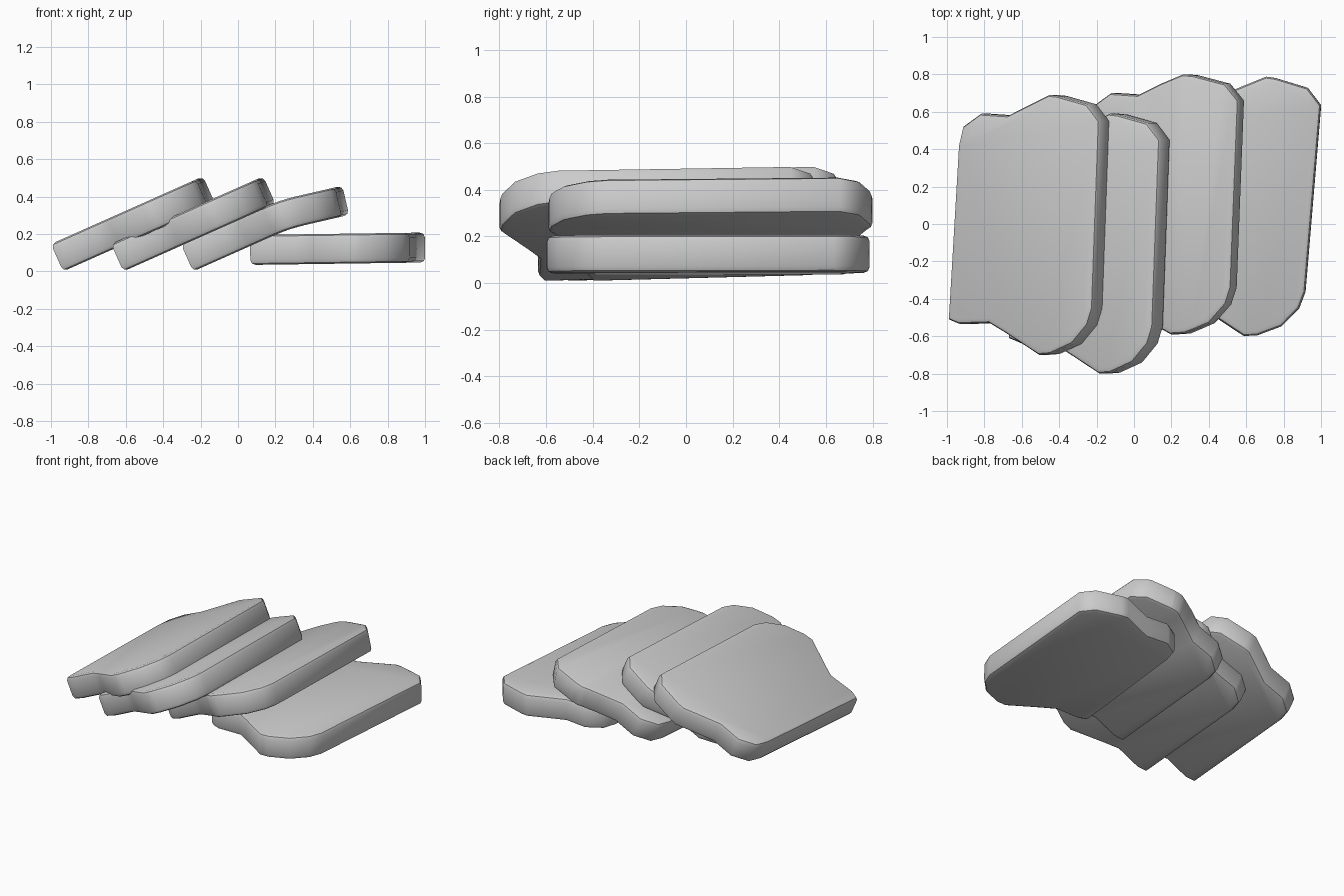
import bpy, bmesh
from math import sin, cos, radians

if "Cube" in bpy.data.objects:
    bpy.data.objects.remove(bpy.data.objects["Cube"])

THICK = 0.16
# Slice outline: u = across (crust base to top), v = depth
OUTLINE = [(0, -.51), (.065, -.535), (.24, -.53), (.33, -.58), (.53, -.70),
           (.60, -.695), (.73, -.64), (.82, -.54), (.85, -.45), (.89, .55),
           (.815, .64), (.64, .685), (.59, .69), (.35, .58), (.19, .59),
           (.085, .52), (.06, .42)]


def bread_slice(name, x0, y0, z0, tilt, end_tilt=None, turn=0.0):
    """Rounded slice, tilted up along x; end_tilt bends its upper part."""
    end_tilt = tilt if end_tilt is None else end_tilt
    bm = bmesh.new()
    face = bm.faces.new([bm.verts.new((u, v, 0)) for u, v in OUTLINE])
    ext = bmesh.ops.extrude_face_region(bm, geom=[face], use_keep_orig=True)
    for v in ext["geom"]:
        if isinstance(v, bmesh.types.BMVert):
            v.co.z = THICK
    bmesh.ops.recalc_face_normals(bm, faces=bm.faces[:])

    # soften the crust rims
    rims = [e for e in bm.edges if abs(e.verts[0].co.z - e.verts[1].co.z) < 1e-5]
    bmesh.ops.bevel(bm, geom=rims, offset=0.026, segments=2, profile=0.5,
                    affect='EDGES', clamp_overlap=True)

    # turn in plane
    c, s = cos(radians(turn)), sin(radians(turn))
    for v in bm.verts:
        du, dv = v.co.x - .44, v.co.y
        v.co.x, v.co.y = .44 + du * c - dv * s, du * s + dv * c

    # loops for the bend
    bend0, bend1 = 0.48, 0.64
    if end_tilt != tilt:
        for u in (bend0, (bend0 + bend1) / 2, bend1):
            bmesh.ops.bisect_plane(bm, geom=bm.verts[:] + bm.edges[:] + bm.faces[:],
                                   plane_co=(u, 0, 0), plane_no=(1, 0, 0))

    # tilt and bend into place
    for v in bm.verts:
        u, w = v.co.x, v.co.z
        t = min(max((u - bend0) / (bend1 - bend0), 0), 1)
        a0, a = radians(tilt), radians(tilt + (end_tilt - tilt) * t)
        mid = (a0 + a) / 2
        l0, l1, l2 = min(u, bend0), t * (bend1 - bend0), max(u - bend1, 0)
        x = l0 * cos(a0) + l1 * cos(mid) + l2 * cos(a) - w * sin(a)
        z = l0 * sin(a0) + l1 * sin(mid) + l2 * sin(a) + w * cos(a)
        v.co = (x0 + x, y0 + v.co.y, z0 + z)

    mesh = bpy.data.meshes.new(name)
    bm.to_mesh(mesh)
    bm.free()
    obj = bpy.data.objects.new(name, mesh)
    bpy.context.collection.objects.link(obj)
    bpy.ops.object.select_all(action='DESELECT')
    obj.select_set(True)
    bpy.context.view_layer.objects.active = obj
    bpy.ops.object.shade_smooth_by_angle(angle=radians(40))


# Fallen row of slices: three leaning, one lying flat
bread_slice("bread_slice_top", -.935, 0, 0, 24)
bread_slice("bread_slice_second", -.613, -.10, 0, 24)
bread_slice("bread_slice_third_bent", -.24, .11, 0, 24, end_tilt=13)
bread_slice("bread_slice_flat", .088, .105, .035, .8, turn=-2.5)
